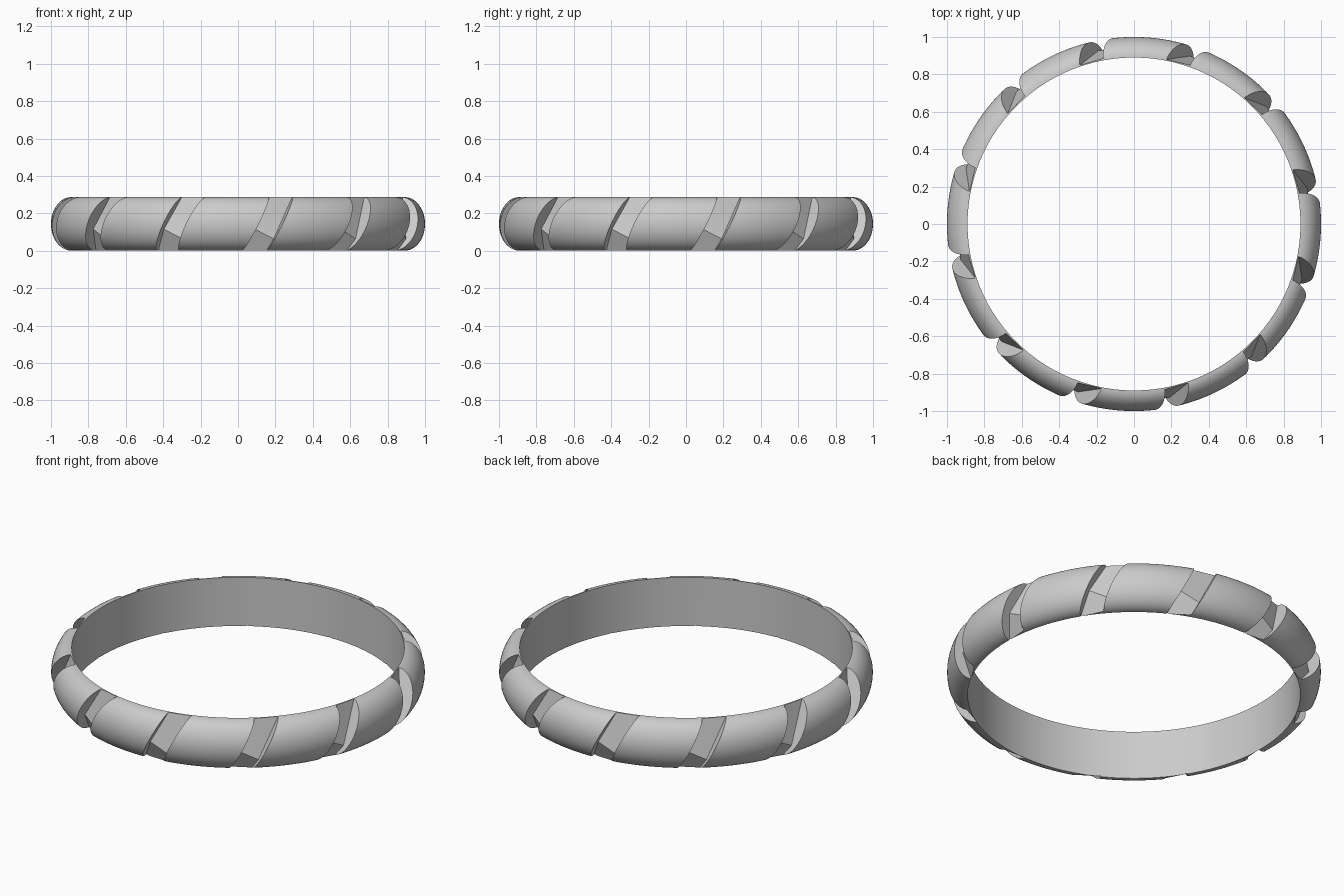
import bpy, bmesh
from math import sin, cos, pi, radians
from mathutils import Vector

if "Cube" in bpy.data.objects:
    bpy.data.objects.remove(bpy.data.objects["Cube"])

H, R_IN, R_OUT = 0.287, 0.89, 1.0
MID = H / 2


def make_object(name, bm):
    bmesh.ops.recalc_face_normals(bm, faces=bm.faces[:])
    mesh = bpy.data.meshes.new(name)
    bm.to_mesh(mesh)
    bm.free()
    obj = bpy.data.objects.new(name, mesh)
    bpy.context.collection.objects.link(obj)
    return obj


# ring band: D-shaped section (flat inside, half ellipse outside) swept round z
N, P = 192, 24
section = [(R_IN + (R_OUT - R_IN) * cos(a), MID + MID * sin(a))
           for a in (-pi / 2 + pi * i / P for i in range(P + 1))]
bm = bmesh.new()
loops = [[bm.verts.new((r * cos(2 * pi * k / N), r * sin(2 * pi * k / N), z))
          for r, z in section] for k in range(N)]
M = len(section)
for k in range(N):
    a, b = loops[k], loops[(k + 1) % N]
    for i in range(M):
        j = (i + 1) % M
        bm.faces.new((a[i], b[i], b[j], a[j]))
band = make_object("ring_band", bm)

# slanted groove cutters: ridge-shaped floor profile (along groove, radius)
TILT, HALF_W = radians(26.5), 0.058
floor = [(-0.26, 0.84), (-0.06, 0.946), (0.26, 0.869), (0.26, 1.15), (-0.26, 1.15)]
bm = bmesh.new()
for k in range(12):
    th = radians(-79.9 + 30 * k)
    er, et = Vector((cos(th), sin(th), 0)), Vector((-sin(th), cos(th), 0))
    ends = []
    for t in (-HALF_W, HALF_W):
        ends.append([bm.verts.new(er * r + et * (t * cos(TILT) + s * sin(TILT))
                     + Vector((0, 0, MID + s * cos(TILT) - t * sin(TILT))))
                     for s, r in floor])
    a, b = ends
    bm.faces.new(a)
    bm.faces.new(b[::-1])
    for i in range(5):
        j = (i + 1) % 5
        bm.faces.new((a[i], b[i], b[j], a[j]))
cutter = make_object("groove_cutter", bm)
cutter.hide_render = True

# cut the grooves and smooth the curved surfaces
mod = band.modifiers.new("grooves", 'BOOLEAN')
mod.operation, mod.solver, mod.object = 'DIFFERENCE', 'EXACT', cutter
bpy.context.view_layer.objects.active = band
band.select_set(True)
bpy.ops.object.modifier_apply(modifier="grooves")
bpy.data.objects.remove(cutter)
bpy.ops.object.shade_smooth_by_angle(angle=radians(25))
